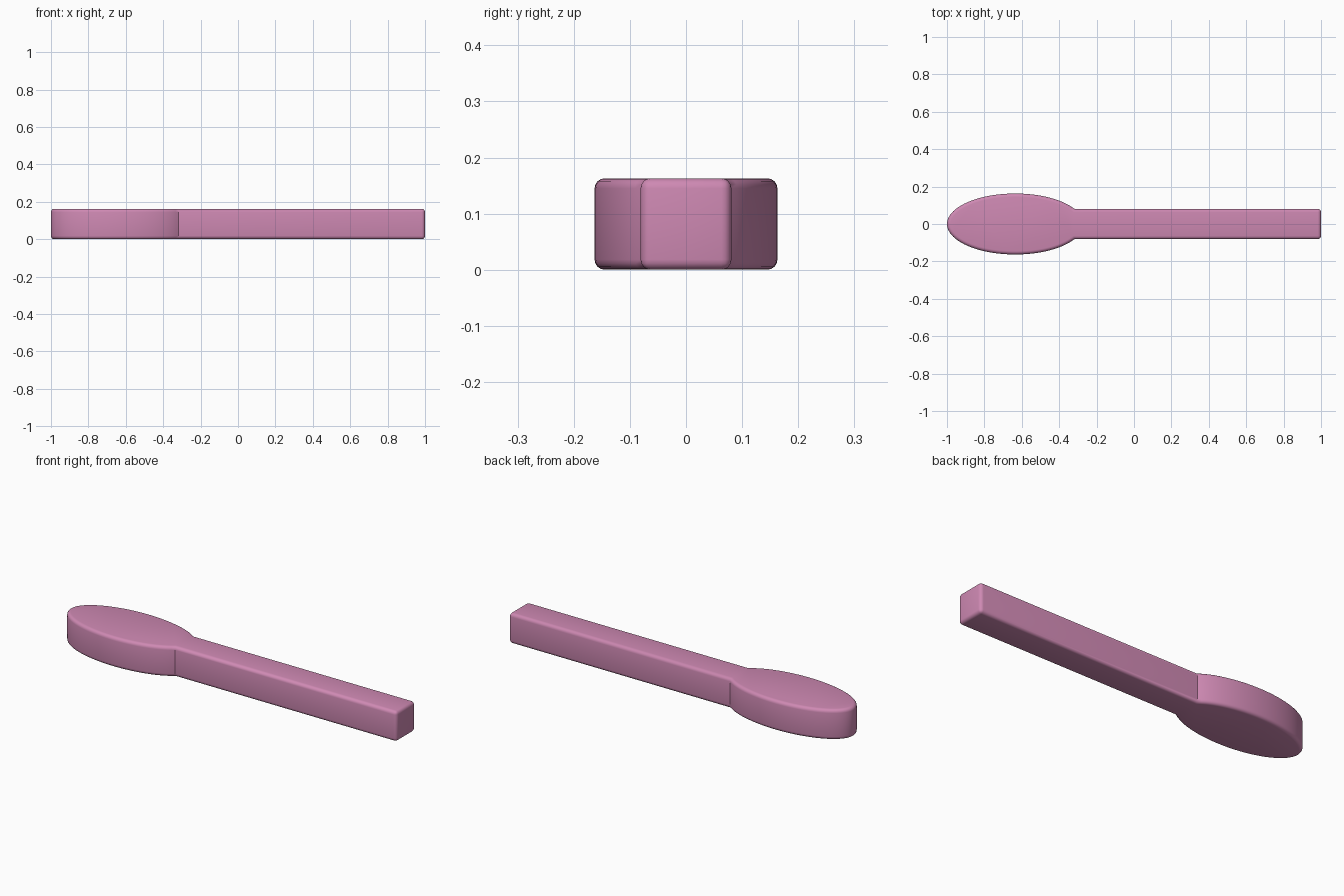
import bpy, bmesh, math

if "Cube" in bpy.data.objects:
    bpy.data.objects.remove(bpy.data.objects["Cube"])

HEIGHT, BEVEL = 0.163, 0.018
CX, A, B = -0.635, 0.365, 0.163     # oval head: centre and half-axes
HALF_W, END = 0.081, 1.0            # handle half-width and tip

# Outline: oval head opening into a straight handle
t0 = math.asin(HALF_W / B)
N = 72
outline = []
for i in range(N + 1):
    t = t0 + (2 * math.pi - 2 * t0) * i / N
    outline.append((CX + A * math.cos(t), B * math.sin(t)))
outline += [(END, -HALF_W), (END, HALF_W)]

# Extrude the outline to a solid
bm = bmesh.new()
base = bm.faces.new([bm.verts.new((x, y, 0)) for x, y in outline])
top = bmesh.ops.extrude_face_region(bm, geom=[base], use_keep_orig=True)
bmesh.ops.translate(bm, vec=(0, 0, HEIGHT),
                    verts=[g for g in top["geom"] if isinstance(g, bmesh.types.BMVert)])
bmesh.ops.recalc_face_normals(bm, faces=bm.faces)

# Round the top and bottom rims and the upright corners of the handle tip
rims = []
for e in bm.edges:
    a, b = e.verts
    upright = abs(a.co.z - b.co.z) > 0.01
    if not upright or a.co.x > END - 0.01:
        rims.append(e)
bmesh.ops.bevel(bm, geom=rims, offset=BEVEL, segments=4, profile=0.5,
                affect='EDGES', clamp_overlap=True)
bmesh.ops.recalc_face_normals(bm, faces=bm.faces)

mesh = bpy.data.meshes.new("spoon")
bm.to_mesh(mesh)
bm.free()
spoon = bpy.data.objects.new("spoon", mesh)
bpy.context.collection.objects.link(spoon)

# Pink finish
pink = bpy.data.materials.new("pink")
pink.diffuse_color = (0.62, 0.25, 0.45, 1)
pink.use_nodes = True
pink.node_tree.nodes["Principled BSDF"].inputs["Base Color"].default_value = pink.diffuse_color
mesh.materials.append(pink)

# Smooth shading with a crisp neck
bpy.context.view_layer.objects.active = spoon
spoon.select_set(True)
bpy.ops.object.shade_smooth_by_angle(angle=math.radians(30))
